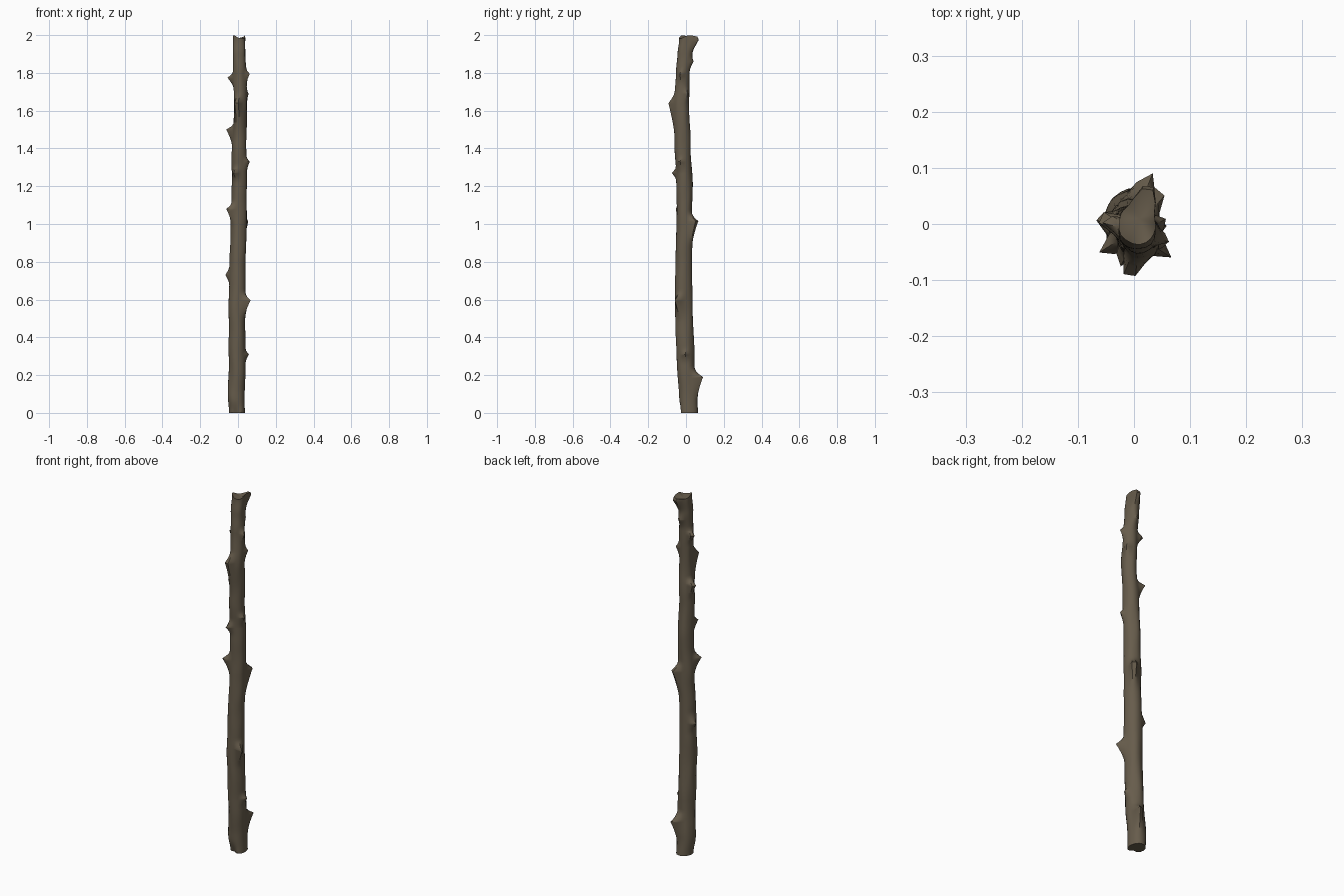
import bpy, bmesh, math
from mathutils import Vector, noise

if "Cube" in bpy.data.objects:
    bpy.data.objects.remove(bpy.data.objects["Cube"])

SIDES, LEVELS, TOP = 22, 150, 1.98

# trunk path: z, centre x, centre y, half width x, half width y
PATH = [
    (0.00, -0.004, 0.014, 0.042, 0.048),
    (0.10, -0.008, 0.008, 0.045, 0.047),
    (0.30, -0.004, -0.003, 0.044, 0.047),
    (0.60, -0.006, -0.013, 0.044, 0.047),
    (0.80, -0.001, -0.012, 0.043, 0.043),
    (0.95, 0.003, -0.008, 0.043, 0.042),
    (1.20, 0.006, -0.008, 0.040, 0.042),
    (1.40, 0.006, -0.017, 0.039, 0.042),
    (1.60, 0.013, -0.022, 0.034, 0.041),
    (1.80, 0.010, -0.017, 0.035, 0.037),
    (1.90, 0.006, -0.008, 0.035, 0.037),
    (1.98, 0.006, 0.000, 0.033, 0.037),
]

# broken twig stubs: tip x, y, z, taper length below, taper above, angular width
STUBS = [
    (0.032, 0.092, 0.19, 0.16, 0.05, 0.33),
    (0.060, -0.008, 0.31, 0.05, 0.03, 0.28),
    (0.066, -0.058, 0.595, 0.11, 0.05, 0.28),
    (-0.068, 0.012, 0.73, 0.06, 0.06, 0.35),
    (0.050, 0.068, 1.015, 0.15, 0.05, 0.33),
    (-0.061, -0.052, 1.08, 0.10, 0.04, 0.30),
    (-0.026, -0.074, 1.27, 0.05, 0.04, 0.30),
    (0.061, -0.035, 1.33, 0.06, 0.03, 0.30),
    (-0.066, 0.015, 1.50, 0.09, 0.03, 0.33),
    (-0.012, -0.096, 1.64, 0.20, 0.06, 0.36),
    (0.056, 0.010, 1.69, 0.07, 0.04, 0.35),
    (-0.055, 0.008, 1.775, 0.06, 0.03, 0.28),
    (0.064, -0.030, 1.795, 0.06, 0.03, 0.28),
    (0.015, 0.040, 1.86, 0.06, 0.05, 0.40),
    (0.030, 0.072, 1.975, 0.10, 0.05, 0.40),
    (-0.010, -0.012, 0.00, 0.05, 0.07, 0.40),   # dent at the base
]


def trunk(z):
    """Smoothly blended centre and half widths at height z."""
    for a, b in zip(PATH, PATH[1:]):
        if z <= b[0] + 1e-6:
            t = (z - a[0]) / (b[0] - a[0])
            t = t * t * (3 - 2 * t)
            return [p + (q - p) * t for p, q in zip(a[1:], b[1:])]
    return list(PATH[-1][1:])


def base_radius(angle, rx, ry):
    return 1 / math.hypot(math.cos(angle) / rx, math.sin(angle) / ry)


# stub angle and height relative to the trunk
knobs = []
for x, y, z, below, above, width in STUBS:
    cx, cy, rx, ry = trunk(z)
    a = math.atan2(y - cy, x - cx)
    h = math.hypot(x - cx, y - cy) - base_radius(a, rx, ry)
    knobs.append((a, z, h, below, above, width))


def surface(angle, z):
    cx, cy, rx, ry = trunk(z)
    r = base_radius(angle, rx, ry)
    # shallow bark lumps
    r += 0.004 * noise.noise(Vector((math.cos(angle) * 1.3, math.sin(angle) * 1.3, z * 7)))
    for a, zk, h, below, above, width in knobs:
        t = (zk - z) / below if z < zk else (z - zk) / above
        if t < 1:
            d = (angle - a + math.pi) % (2 * math.pi) - math.pi
            w = width * (1 + 0.5 * t)
            r += h * (1 - t) ** 1.7 * math.exp(-(d / w) ** 2)
    return Vector((cx + r * math.cos(angle), cy + r * math.sin(angle), z))


bark = bpy.data.materials.new("brown bark")
bark.diffuse_color = (0.135, 0.108, 0.072, 1)
bark.use_nodes = True
bark.node_tree.nodes["Principled BSDF"].inputs["Base Color"].default_value = bark.diffuse_color

bm = bmesh.new()
# levels: even spacing, plus the exact height of each stub tip
zs = sorted({round(TOP * i / LEVELS, 4) for i in range(LEVELS + 1)} | {k[1] for k in knobs})
rings = []
for z in zs:
    ring = []
    for i in range(SIDES):
        a = 2 * math.pi * i / SIDES
        p = surface(a, z)
        if z == TOP:    # ragged broken rim
            p.z += 0.010 + 0.009 * math.sin(2 * a + 0.6)
        ring.append(bm.verts.new(p))
    rings.append(ring)
for lo, hi in zip(rings, rings[1:]):
    for i in range(SIDES):
        j = (i + 1) % SIDES
        bm.faces.new((lo[i], lo[j], hi[j], hi[i]))

# flat lower end and hollowed upper end
bm.faces.new(list(reversed(rings[0])))
centre = bm.verts.new((0.01, 0.01, TOP - 0.008))
for i in range(SIDES):
    bm.faces.new((rings[-1][i], rings[-1][(i + 1) % SIDES], centre))

mesh = bpy.data.meshes.new("branch")
bm.to_mesh(mesh)
bm.free()
mesh.materials.append(bark)
branch = bpy.data.objects.new("branch", mesh)
bpy.context.collection.objects.link(branch)
bpy.context.view_layer.objects.active = branch
branch.select_set(True)
bpy.ops.object.shade_smooth_by_angle(angle=math.radians(40))
